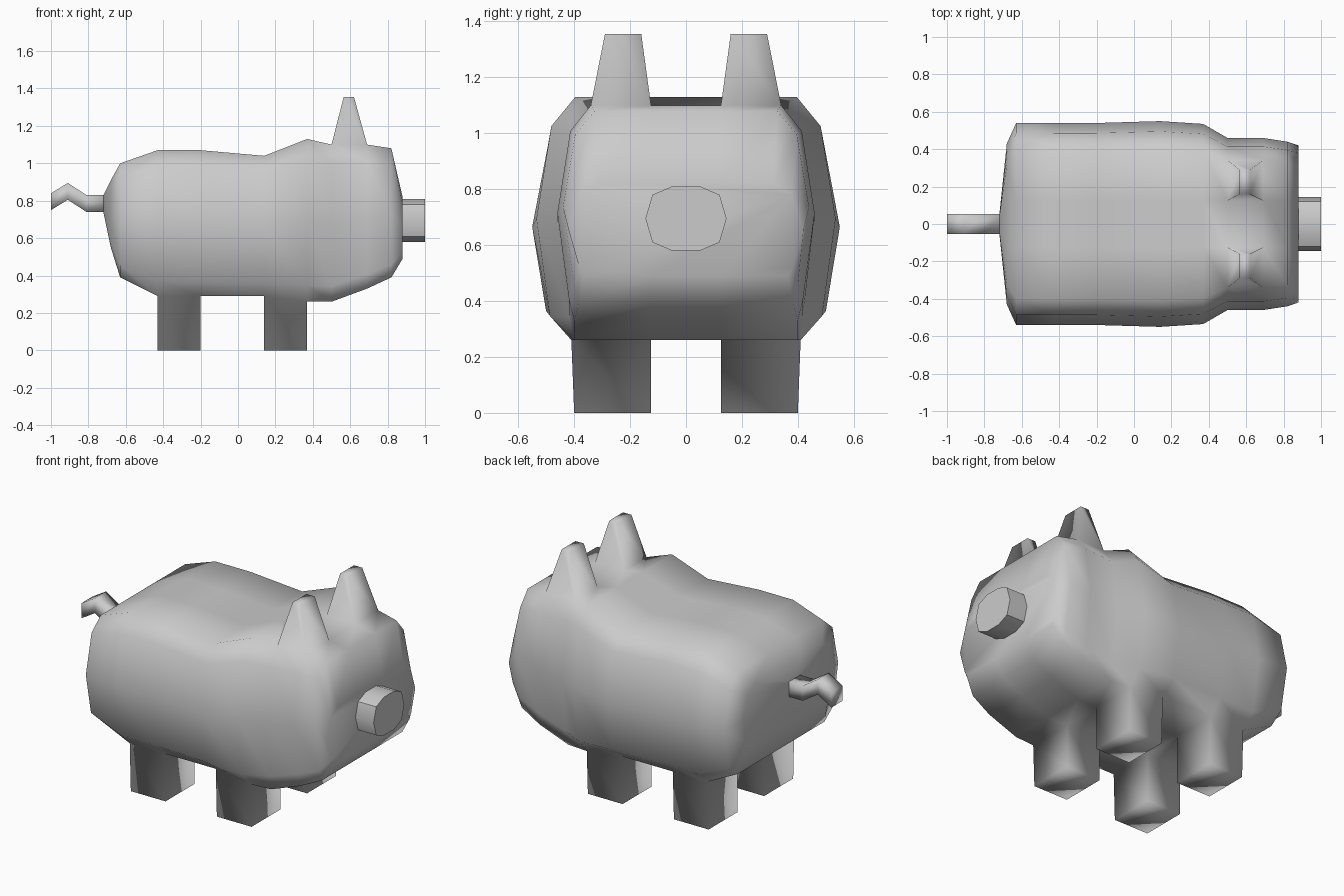
import bpy, bmesh
from mathutils import Vector

if "Cube" in bpy.data.objects:
    bpy.data.objects.remove(bpy.data.objects["Cube"])

grey = bpy.data.materials.new("soft grey")
grey.diffuse_color = (0.6, 0.6, 0.6, 1)
grey.use_nodes = True
grey.node_tree.nodes["Principled BSDF"].inputs["Base Color"].default_value = grey.diffuse_color


def finish(name, bm, sharp_angle=None):
    bmesh.ops.recalc_face_normals(bm, faces=bm.faces[:])
    me = bpy.data.meshes.new(name)
    bm.to_mesh(me)
    bm.free()
    me.materials.append(grey)
    ob = bpy.data.objects.new(name, me)
    bpy.context.collection.objects.link(ob)
    bpy.ops.object.select_all(action='DESELECT')
    ob.select_set(True)
    bpy.context.view_layer.objects.active = ob
    if sharp_angle is None:
        bpy.ops.object.shade_smooth()
    else:
        bpy.ops.object.shade_smooth_by_angle(angle=sharp_angle)
    return ob


def loft(bm, rings):
    """Skin closed rings of points; returns the side faces as [segment][edge]."""
    vs = [[bm.verts.new(p) for p in ring] for ring in rings]
    n = len(vs[0])
    faces = [[bm.faces.new((a[i], a[(i + 1) % n], b[(i + 1) % n], b[i]))
              for i in range(n)] for a, b in zip(vs, vs[1:])]
    bm.faces.new(vs[0])
    bm.faces.new(vs[-1])
    return faces


def section(x, top, bottom, w):
    """Rounded barrel cross-section, mirrored in y."""
    h = top - bottom
    inner = min(0.125, 0.3 * w)
    low = min(0.41, 0.87 * w)
    half = [(inner, bottom), (low, bottom), (0.91 * w, bottom + 0.1 * h),
            (w, bottom + 0.5 * h), (0.9 * w, top - 0.12 * h),
            (0.74 * w, top), (inner, top)]
    return [(x, y, z) for y, z in half] + [(x, -y, z) for y, z in reversed(half)]


# Body and head: position, top, bottom, half width
stations = [
    (-0.72, 0.83, 0.74, 0.05), (-0.68, 0.91, 0.55, 0.43),
    (-0.63, 1.00, 0.39, 0.54), (-0.43, 1.07, 0.29, 0.54),
    (-0.20, 1.07, 0.29, 0.54), (0.14, 1.04, 0.29, 0.55),
    (0.37, 1.13, 0.26, 0.535), (0.50, 1.10, 0.26, 0.46),
    (0.69, 1.10, 0.33, 0.46), (0.82, 1.08, 0.39, 0.44),
    (0.88, 0.82, 0.49, 0.42),
]
bm = bmesh.new()
skin = loft(bm, [section(*s) for s in stations])


def pull(face):
    return bmesh.ops.extrude_discrete_faces(bm, faces=[face])["faces"][0]


# Legs drawn down from the belly
for seg in (3, 5):
    for edge in (0, 12):
        for v in pull(skin[seg][edge]).verts:
            v.co.z = 0
            v.co.y = max(-0.4, min(0.4, v.co.y))

# Ears drawn up from the head, tapering to a small flat tip
for edge, side in ((5, 1), (7, -1)):
    tip = pull(skin[7][edge])
    for v in tip.verts:
        v.co = Vector((0.565 if v.co.x < 0.6 else 0.62,
                       side * (0.16 if abs(v.co.y) < 0.2 else 0.29), 1.355))
finish("body", bm)

# Snout: short rounded plug
half = [(0.05, 0.58), (0.12, 0.61), (0.145, 0.695), (0.12, 0.78), (0.05, 0.81)]
outline = half + [(-y, z) for y, z in reversed(half)]
bm = bmesh.new()
loft(bm, [[(x, y, z) for y, z in outline] for x in (0.86, 1.0)])
finish("snout", bm, 0.8)

# Tail: bent square strip
path = [(-0.70, 0.785), (-0.81, 0.785), (-0.91, 0.85), (-1.0, 0.795)]
bm = bmesh.new()
loft(bm, [[(x, -0.053, z - 0.045), (x, 0.053, z - 0.045),
           (x, 0.053, z + 0.045), (x, -0.053, z + 0.045)] for x, z in path])
finish("tail", bm)
